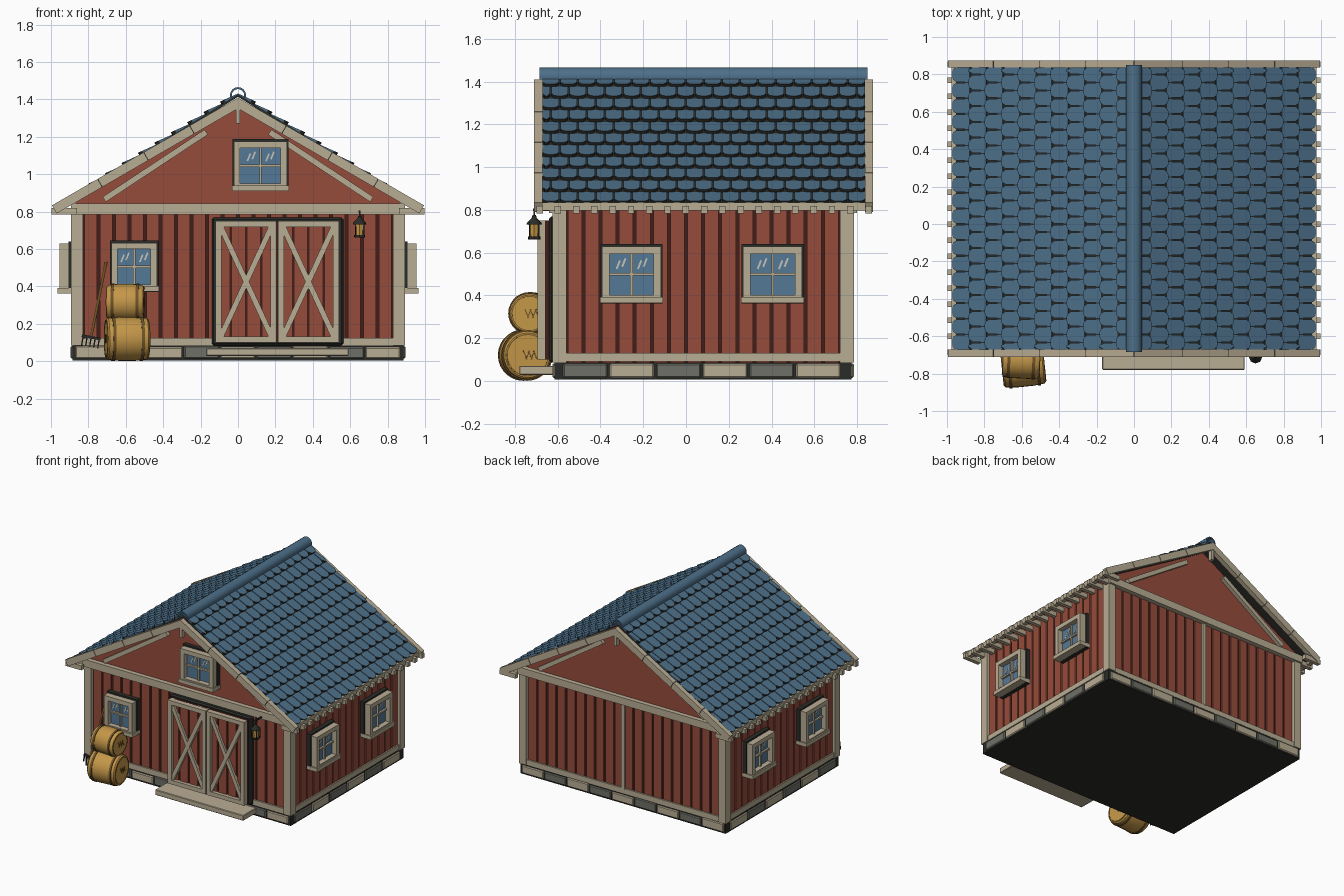
import bpy, bmesh, math
from mathutils import Matrix, Vector

if "Cube" in bpy.data.objects:
    bpy.data.objects.remove(bpy.data.objects["Cube"])

def lin(c):
    c /= 255
    return c / 12.92 if c <= 0.04045 else ((c + 0.055) / 1.055) ** 2.4

def material(name, r, g, b):
    m = bpy.data.materials.new(name)
    m.diffuse_color = (lin(r), lin(g), lin(b), 1)
    m.use_nodes = True
    m.node_tree.nodes["Principled BSDF"].inputs["Base Color"].default_value = m.diffuse_color
    return m

RED = material("barn_red", 150, 76, 60)
GROOVE = material("dark_groove_red", 66, 31, 26)
CREAM = material("cream_trim", 185, 173, 148)
STONE = material("grey_stone", 112, 112, 104)
DARK = material("dark_iron", 42, 44, 40)
BLUE = material("roof_blue", 77, 111, 137)
GLASS = material("window_glass", 84, 120, 150)
SHINE = material("glass_shine", 196, 196, 184)
HAY = material("hay_gold", 196, 151, 72)
BAND = material("hay_brown", 112, 84, 42)

def finish(name, bm, mats, M=None, mirror=False, smooth=False, bevel=0):
    bmesh.ops.recalc_face_normals(bm, faces=bm.faces)
    me = bpy.data.meshes.new(name)
    bm.to_mesh(me)
    bm.free()
    for m in mats:
        me.materials.append(m)
    if smooth:
        me.shade_smooth()
        me.set_sharp_from_angle(angle=math.radians(35))
    ob = bpy.data.objects.new(name, me)
    bpy.context.collection.objects.link(ob)
    if M:
        ob.matrix_world = M
    if bevel:
        mod = ob.modifiers.new("bevel", 'BEVEL')
        mod.width, mod.segments = bevel, 1
    if mirror:
        ob.modifiers.new("mirror", 'MIRROR')
    return ob

def bx(x0, x1, y0, y1, z0, z1):
    return (Matrix.Translation(((x0 + x1) / 2, (y0 + y1) / 2, (z0 + z1) / 2))
            @ Matrix.Diagonal((x1 - x0, y1 - y0, z1 - z0, 1)))

def beam(xa, za, xb, zb, w, y0, y1):
    # sloping bar in the xz plane
    a = math.atan2(zb - za, xb - xa)
    return (Matrix.Translation(((xa + xb) / 2, (y0 + y1) / 2, (za + zb) / 2))
            @ Matrix.Rotation(-a, 4, 'Y')
            @ Matrix.Diagonal((math.hypot(xb - xa, zb - za), y1 - y0, w, 1)))

def part(name, mat, mats, **kw):
    bm = bmesh.new()
    for m in mats:
        bmesh.ops.create_cube(bm, size=1, matrix=m)
    return finish(name, bm, [mat], **kw)

def prism(name, mat, pts, y0, y1, **kw):
    bm = bmesh.new()
    f = bm.faces.new([bm.verts.new((x, y0, z)) for x, z in pts])
    r = bmesh.ops.extrude_face_region(bm, geom=[f])
    bmesh.ops.translate(bm, vec=(0, y1 - y0, 0), verts=[v for v in r['geom'] if isinstance(v, bmesh.types.BMVert)])
    return finish(name, bm, [mat], **kw)

def lathe(name, mat, prof, M, n=28, closed=False):
    # prof: (radius, height) about z
    bm = bmesh.new()
    rings = [[bm.verts.new((r * math.cos(t), r * math.sin(t), h)) for t in
              (2 * math.pi * i / n for i in range(n))] for r, h in prof]
    pairs = list(zip(rings, rings[1:])) + ([(rings[-1], rings[0])] if closed else [])
    for a, b in pairs:
        for i in range(n):
            bm.faces.new((a[i], a[(i + 1) % n], b[(i + 1) % n], b[i]))
    if not closed:
        bm.faces.new(rings[0])
        bm.faces.new(rings[-1])
    return finish(name, bm, [mat], M=M, smooth=True)

FY, BY, SX = -0.605, 0.765, 0.875      # board surfaces: front, back, sides

# foundation: dark core with alternating stones
part("foundation_core", DARK, [bx(-0.885, 0.885, -0.615, 0.775, 0.005, 0.085)])
stones = [[], []]
for i in range(9):
    x, h = -0.87 + 0.194 * i, 0.075 + 0.007 * (i % 3 == 0)
    for y0, y1 in ((-0.625, -0.55), (0.7, 0.785)):
        stones[i % 2].append(bx(x, x + 0.186, y0, y1, 0.014, h))
for i in range(6):
    y = -0.575 + 0.218 * i
    for s in (-1, 1):
        stones[1 - i % 2].append(bx(s * 0.865 - 0.03, s * 0.865 + 0.03, y, y + 0.207, 0.014, 0.08))
part("light_stones", CREAM, stones[0], bevel=0.006)
part("grey_stones", STONE, stones[1], bevel=0.006)

# walls: dark core showing between red boards
part("wall_core", GROOVE, [bx(-0.865, 0.865, FY + 0.01, BY - 0.01, 0.08, 0.82)])
n, p = 20, 1.66 / 20
boards = [bx(-0.83 + i * p + 0.008, -0.83 + (i + 1) * p - 0.008, y0, y1, 0.085, 0.81)
          for i in range(n) for y0, y1 in ((FY, FY + 0.02), (BY - 0.02, BY))]
n, p = 16, 1.28 / 16
boards += [bx(x0, x1, -0.56 + i * p + 0.007, -0.56 + (i + 1) * p - 0.007, 0.085, 0.83)
           for i in range(n) for x0, x1 in ((SX - 0.02, SX), (-SX, 0.02 - SX))]
part("wall_boards", RED, boards)
prism("gable_walls", RED, [(-0.87, 0.8), (0.87, 0.8), (0.87, 0.86), (0, 1.37), (-0.87, 0.86)], FY, BY)

# corner posts, sills, top beams
part("corner_posts", CREAM, [bx(0.83, 0.892, y, y + 0.065, 0.085, 0.82) for y in (-0.625, 0.72)], mirror=True)
part("bottom_trim", CREAM, [bx(-0.84, 0.84, FY - 0.012, FY, 0.085, 0.125), bx(-0.84, 0.84, BY, BY + 0.012, 0.085, 0.125),
                            bx(SX, SX + 0.01, -0.57, 0.73, 0.09, 0.13), bx(-SX - 0.01, -SX, -0.57, 0.73, 0.09, 0.13)])
part("gable_beams", CREAM, [bx(-0.892, 0.892, y, y + 0.04, 0.785, 0.842) for y in (-0.64, 0.76)])
part("back_post", CREAM, [bx(-0.016, 0.016, BY, BY + 0.014, 0.12, 0.79)])
part("inner_gable_trim", CREAM, [beam(0.715, 0.865, 0.17, 1.225, 0.032, y, y + 0.03) for y in (FY - 0.03, BY)], mirror=True)

# barge boards in four lengths per slope, on a dark backing
barge, back = [], []
for y0, y1 in ((-0.71, -0.672), (0.838, 0.875)):
    for i in range(4):
        a, b = 0.246 * i + (0.002 if i else -0.014), 0.246 * (i + 1) - 0.002
        barge.append(beam(a, 1.38 - 0.579 * a, b, 1.38 - 0.579 * b, 0.05, y0, y1))
    back.append(beam(0, 1.38, 0.97, 1.38 - 0.579 * 0.97, 0.042, y0 + 0.005, y1 - 0.005))
part("barge_boards", CREAM, barge, mirror=True)
part("barge_backing", DARK, back, mirror=True)
part("apex_drop", CREAM, [bx(-0.012, 0.012, -0.705, -0.67, 1.27, 1.37), bx(-0.012, 0.012, 0.835, 0.87, 1.27, 1.37)])

# eaves: fascia and rafter tails
part("fascia", CREAM, [bx(0.945, 0.975, -0.70, 0.866, 0.797, 0.835)], mirror=True)
part("rafter_tails", CREAM, [bx(0.86, 0.998, -0.70 + 0.0855 * i, -0.67 + 0.0855 * i, 0.783, 0.818)
                             for i in range(19)], mirror=True)

# roof: thin dark deck, shingle rows with dark lower edges, ridge cap
prism("roof_deck", DARK, [(0, 1.428), (0.965, 0.826), (0.958, 0.815), (0, 1.414)], -0.672, 0.838, mirror=True)
bm = bmesh.new()
d = Vector((0.965, 0, -0.602)).normalized()
nrm = Vector((-d.z, 0, d.x))
rows, cols, Y0, Y1 = 11, 18, -0.675, 0.841
step, w = 1.137 / rows, (Y1 - Y0) / cols
for r in range(rows):
    for c in range(cols + r % 2):
        ya = Y0 + (c - 0.5 * (r % 2)) * w
        a, b = max(ya, Y0) + 0.003, min(ya + w, Y1) - 0.003
        poly = [(0, a), (0, b), (0.76, b), (0.94, b - 0.012), (1, b - 0.026),
                (1, a + 0.026), (0.94, a + 0.012), (0.76, a)]
        top, low = [], []
        for t, y in poly:
            o = Vector((0, y, 1.428)) + d * (r + t) * step
            top.append(bm.verts.new(o + nrm * (0.003 + 0.014 * t)))
            low.append(bm.verts.new(o - nrm * 0.001))
        bm.faces.new(top)
        for i in range(8):
            j = (i + 1) % 8
            f = bm.faces.new((top[i], top[j], low[j], low[i]))
            f.material_index = 1 if 2 <= i <= 6 else 0
        bm.faces.new(low[::-1]).material_index = 1
finish("shingles", bm, [BLUE, DARK], mirror=True)
arc = [math.pi * (i / 10 * 1.2 - 0.1) for i in range(11)]
prism("ridge_cap", BLUE, [(0.043 * math.cos(t), 1.422 + 0.043 * math.sin(t)) for t in arc] +
      [(0.033 * math.cos(t), 1.422 + 0.033 * math.sin(t)) for t in arc[::-1]], -0.685, 0.85, smooth=True)

# windows: local x right, z up, -y out of the wall
def window(name, M, h, v):
    part(name + "_surround", DARK, [bx(-h - 0.008, h + 0.008, -0.032, 0.01, -v - 0.006, v + 0.012)], M=M)
    part(name + "_glass", GLASS, [bx(-h + 0.03, h - 0.03, -0.04, -0.03, -v + 0.03, v - 0.03)], M=M)
    e = 0.034
    part(name + "_frame", CREAM, [bx(-h, e - h, -0.08, -0.02, -v, v), bx(h - e, h, -0.08, -0.02, -v, v),
                                  bx(-h, h, -0.08, -0.02, v - e, v), bx(-h, h, -0.08, -0.02, -v, e - v),
                                  bx(-h - 0.01, h + 0.01, -0.09, 0, -v - 0.005, 0.024 - v)], M=M)
    part(name + "_bars", CREAM, [bx(-0.006, 0.006, -0.055, -0.035, 0.02 - v, v - 0.02),
                                 bx(0.02 - h, h - 0.02, -0.055, -0.035, -0.006, 0.006)], M=M)
    part(name + "_shine", SHINE, [beam(s + k - 0.008, z - 0.02, s + k + 0.008, z + 0.02, 0.009, -0.043, -0.039)
                                  for s in (-0.05, 0.05) for k, z in ((-0.012, 0.045), (0.014, 0.055))], M=M)

window("front_window", Matrix.Translation((-0.555, FY, 0.505)), 0.122, 0.128)
window("gable_window", Matrix.Translation((0.12, FY, 1.045)), 0.142, 0.13)
for s, side in ((1, "right"), (-1, "left")):
    for y, pos in ((-0.255, "front"), (0.405, "rear")):
        window(f"{side}_{pos}_window", Matrix.Translation((s * SX, y, 0.498))
               @ Matrix.Rotation(s * math.pi / 2, 4, 'Z'), 0.138, 0.13)

# double doors with cross braces, and the step
part("door_surround", DARK, [bx(-0.14, 0.563, -0.64, -0.6, 0.085, 0.768)], bevel=0.01)
part("door_core", GROOVE, [bx(-0.12, 0.54, -0.66, -0.63, 0.1, 0.75)])
slats, frame = [], []
for x0, x1 in ((-0.12, 0.207), (0.213, 0.54)):
    k = (x1 - x0) / 4
    slats += [bx(x0 + i * k + 0.007, x0 + (i + 1) * k - 0.007, -0.668, -0.64, 0.105, 0.745) for i in range(4)]
    frame += [bx(x0, x0 + 0.032, -0.695, -0.65, 0.1, 0.75), bx(x1 - 0.032, x1, -0.695, -0.65, 0.1, 0.75),
              bx(x0, x1, -0.695, -0.65, 0.718, 0.75), bx(x0, x1, -0.695, -0.65, 0.1, 0.132),
              beam(x0 + 0.025, 0.125, x1 - 0.025, 0.725, 0.03, -0.690, -0.66),
              beam(x0 + 0.025, 0.725, x1 - 0.025, 0.125, 0.03, -0.687, -0.66)]
part("door_slats", RED, slats)
part("door_frames", CREAM, frame)
part("door_step", CREAM, [bx(-0.17, 0.592, -0.78, -0.61, 0.028, 0.07)], bevel=0.004)

# stacked round bales lying along x
def bale(name, loc, r, h, turn):
    M = Matrix.Translation(loc) @ Matrix.Rotation(turn, 4, 'Z') @ Matrix.Rotation(math.pi / 2, 4, 'Y')
    lathe(name, HAY, [(r * 0.88, -h), (r * 0.95, -h + 0.008), (r, -h * 0.4), (r, h * 0.4), (r * 0.95, h - 0.008), (r * 0.88, h)], M)
    for i, t in enumerate((-0.68, 0.68)):
        lathe(f"{name}_band_{i}", BAND, [(r * 0.9, h * t - 0.008), (r + 0.002, h * t - 0.008),
                                         (r + 0.002, h * t + 0.008), (r * 0.9, h * t + 0.008)], M, closed=True)
        e = math.copysign(h, t)
        lathe(f"{name}_rim_{i}", BAND, [(r * 0.80, e - 0.003), (r * 0.84, e - 0.003),
                                        (r * 0.84, e + 0.003), (r * 0.80, e + 0.003)], M, closed=True)
    # loose straw strokes on the ends
    S = M @ Matrix.Rotation(math.pi / 2, 4, 'X') @ Matrix.Rotation(math.pi / 2, 4, 'Y')
    part(name + "_straws", BAND, [M @ Matrix.Translation((0, 0.012 * (k - 1), s * h)) @
         Matrix.Rotation(0.4 * (-1) ** k, 4, 'Z') @ Matrix.Diagonal((0.045, 0.005, 0.006, 1))
         for k in range(5) for s in (-1, 1)])

bale("lower_bale", (-0.593, -0.752, 0.12), 0.118, 0.112, math.radians(6))
bale("upper_bale", (-0.602, -0.728, 0.315), 0.098, 0.098, math.radians(-3))

# rake leaning on the wall
p0, p1 = Vector((-0.785, -0.70, 0.13)), Vector((-0.705, -0.63, 0.53))
lathe("rake_handle", HAY, [(0.007, 0), (0.007, (p1 - p0).length)],
      Matrix.Translation(p0) @ (p1 - p0).to_track_quat('Z', 'Y').to_matrix().to_4x4(), n=8)
part("rake_head", DARK, [beam(-0.835, 0.137, -0.735, 0.118, 0.014, -0.71, -0.692)] +
     [beam(-0.828 + 0.0215 * i, 0.135 - 0.004 * i, -0.836 + 0.0215 * i, 0.085 - 0.004 * i, 0.007, -0.712, -0.703)
      for i in range(5)])

# hanging lantern
L = Matrix.Translation((0.65, -0.71, 0))
lathe("lantern_glow", HAY, [(0.022, 0.67), (0.026, 0.735)], L, n=8)
lathe("lantern_base", DARK, [(0.028, 0.66), (0.03, 0.675)], L, n=8)
lathe("lantern_cap", DARK, [(0.036, 0.732), (0.034, 0.74), (0.012, 0.762), (0.008, 0.775)], L, n=8)
part("lantern_bars", DARK, [bx(x - 0.003, x + 0.003, y - 0.003, y + 0.003, 0.665, 0.74)
                            for x in (-0.022, 0.022) for y in (-0.022, 0.022)], M=L)
part("lantern_bracket", DARK, [bx(-0.005, 0.005, -0.005, 0.08, 0.795, 0.805), bx(-0.004, 0.004, -0.004, 0.004, 0.77, 0.80)], M=L)
